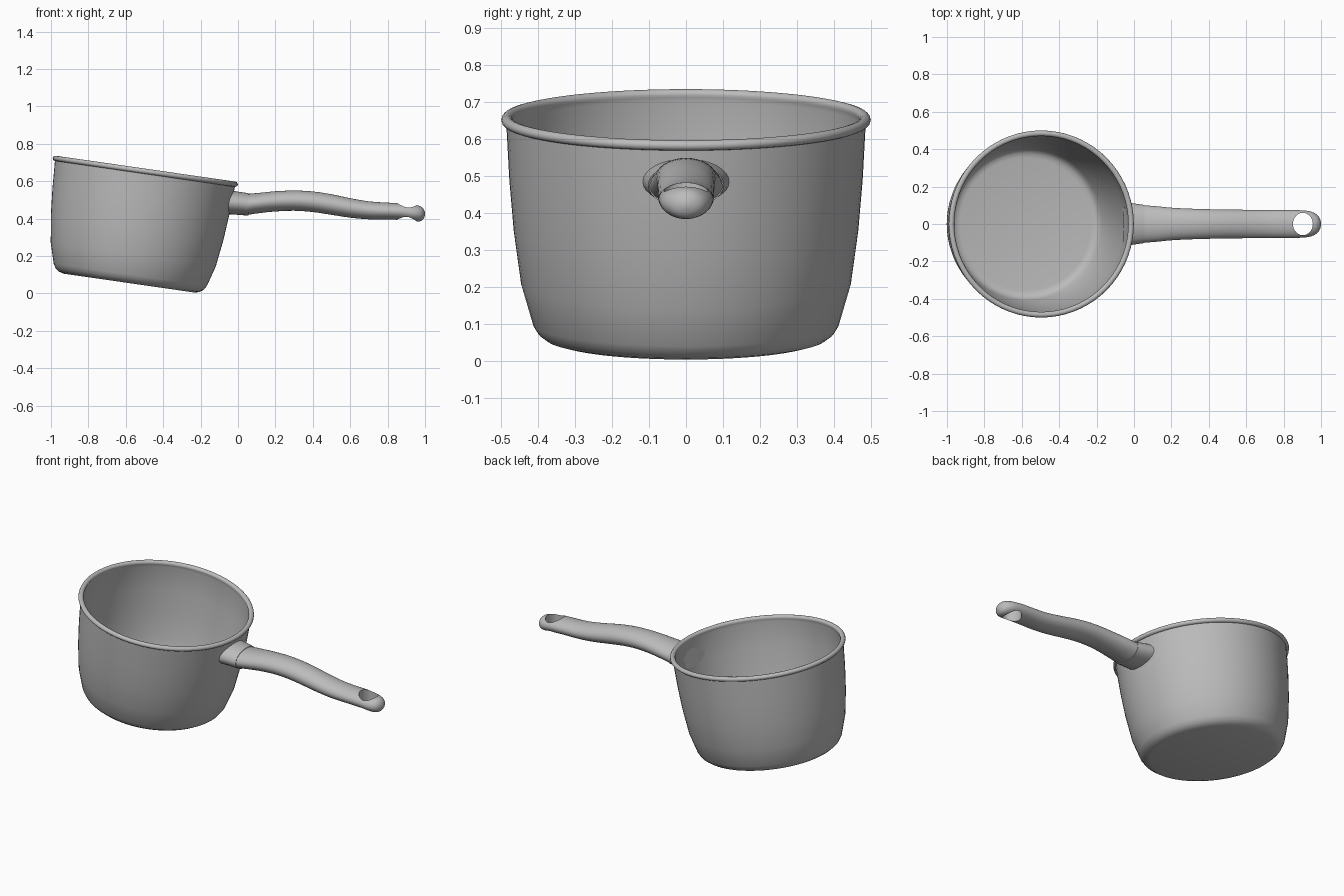
import bpy, bmesh, math
from mathutils import Matrix

cube = bpy.data.objects.get("Cube")
if cube:
    bpy.data.objects.remove(cube, do_unlink=True)

steel = bpy.data.materials.new("brushed_grey_steel")
steel.use_nodes = True
steel.diffuse_color = (0.5, 0.5, 0.5, 1)
steel.node_tree.nodes["Principled BSDF"].inputs["Base Color"].default_value = (0.5, 0.5, 0.5, 1)


def make_object(name, bm):
    bmesh.ops.recalc_face_normals(bm, faces=bm.faces)
    mesh = bpy.data.meshes.new(name)
    bm.to_mesh(mesh)
    bm.free()
    mesh.materials.append(steel)
    obj = bpy.data.objects.new(name, mesh)
    bpy.context.collection.objects.link(obj)
    return obj


def smooth(obj, angle):
    bpy.ops.object.select_all(action='DESELECT')
    obj.select_set(True)
    bpy.context.view_layer.objects.active = obj
    bpy.ops.object.shade_smooth_by_angle(angle=math.radians(angle))


def loft(bm, rings):
    """Skin a list of point rings and cap both ends."""
    loops = [[bm.verts.new(p) for p in ring] for ring in rings]
    n = len(loops[0])
    for a, b in zip(loops, loops[1:]):
        for i in range(n):
            j = (i + 1) % n
            bm.faces.new((a[i], a[j], b[j], b[i]))
    bm.faces.new(loops[0])
    bm.faces.new(loops[-1])


def circle(rx, ry, n):
    return [(rx * math.cos(2 * math.pi * i / n), ry * math.sin(2 * math.pi * i / n)) for i in range(n)]


def interpolate(stations, steps):
    """Catmull-Rom smoothing through the stations."""
    out = []
    pts = [stations[0]] + stations + [stations[-1]]
    for p, q, r, s in zip(pts, pts[1:], pts[2:], pts[3:]):
        for k in range(steps):
            t = k / steps
            out.append(tuple(0.5 * (2 * b + (c - a) * t + (2 * a - 5 * b + 4 * c - d) * t * t
                                    + (3 * b - a - 3 * c + d) * t ** 3)
                             for a, b, c, d in zip(p, q, r, s)))
    return out + [stations[-1]]


# Pot: one lathed wall, outside floor to rolled rim to inside floor
outer = [(0.355, 0), (0.38, 0.007), (0.4, 0.022), (0.414, 0.045),
         (0.446, 0.155), (0.466, 0.3), (0.478, 0.44), (0.486, 0.59)]
bead = [(0.485 + 0.015 * math.cos(a), 0.604 + 0.014 * math.sin(a))
        for a in [math.radians(d) for d in range(-60, 211, 30)]]
inner = [(0.474, 0.585), (0.467, 0.44), (0.454, 0.3), (0.435, 0.155),
         (0.407, 0.055), (0.396, 0.03), (0.378, 0.016), (0.355, 0.012)]
bm = bmesh.new()
loft(bm, [[(x, y, z) for x, y in circle(r, r, 72)] for r, z in outer + bead + inner])
pot = make_object("pot", bm)
pot.data.transform(Matrix.Translation((-0.582, 0, 0.055)) @ Matrix.Rotation(math.radians(8.2), 4, 'Y'))
smooth(pot, 40)


def tube(name, stations, steps, shape=None, sides=32):
    """Oval tube along x; each station is x, centre z, half width, half height."""
    rings = []
    for k, (x, zc, w, h) in enumerate(interpolate(stations, steps)):
        ring = [(x, y, zc + z) for y, z in circle(w, h, sides)]
        rings.append([shape(k, p) for p in ring] if shape else ring)
    bm = bmesh.new()
    loft(bm, rings)
    return make_object(name, bm)


# Collar: its first ring follows the curved, sloping pot wall
def hug_wall(k, p):
    if k == 0:
        return (p[0] + 0.25 * (p[2] - 0.485) - 1.03 * p[1] ** 2, p[1], p[2])
    return p


collar = tube("handle_collar", [(-0.043, 0.486, 0.118, 0.062), (0.0, 0.482, 0.11, 0.062),
                                (0.055, 0.476, 0.102, 0.06)], 1, hug_wall)
smooth(collar, 40)

# Handle: wavy oval grip with a rounded tip
handle = tube("handle", [(0.05, 0.476, 0.1, 0.056), (0.12, 0.484, 0.095, 0.054),
                         (0.2, 0.492, 0.087, 0.054), (0.3, 0.496, 0.082, 0.054),
                         (0.4, 0.49, 0.079, 0.055), (0.5, 0.475, 0.077, 0.055),
                         (0.6, 0.457, 0.076, 0.052), (0.7, 0.444, 0.075, 0.048),
                         (0.8, 0.44, 0.075, 0.045), (0.88, 0.437, 0.074, 0.045),
                         (0.94, 0.43, 0.068, 0.045), (0.975, 0.426, 0.052, 0.04),
                         (0.992, 0.425, 0.032, 0.026), (1.0, 0.425, 0.008, 0.008)], 3)

# Hanging hole cut through the grip near the tip
bm = bmesh.new()
loft(bm, [[(0.903 + x, y, z) for x, y in circle(0.053, 0.06, 32)] for z in (0.3, 0.6)])
cutter = make_object("hole_cutter", bm)
cutter.hide_render = True
cutter.hide_viewport = True
cut = handle.modifiers.new("hanging_hole", 'BOOLEAN')
cut.operation = 'DIFFERENCE'
cut.solver = 'EXACT'
cut.object = cutter
bpy.context.view_layer.update()
bpy.ops.object.select_all(action='DESELECT')
handle.select_set(True)
bpy.context.view_layer.objects.active = handle
bpy.ops.object.modifier_apply(modifier=cut.name)
bpy.data.objects.remove(cutter, do_unlink=True)
smooth(handle, 40)
